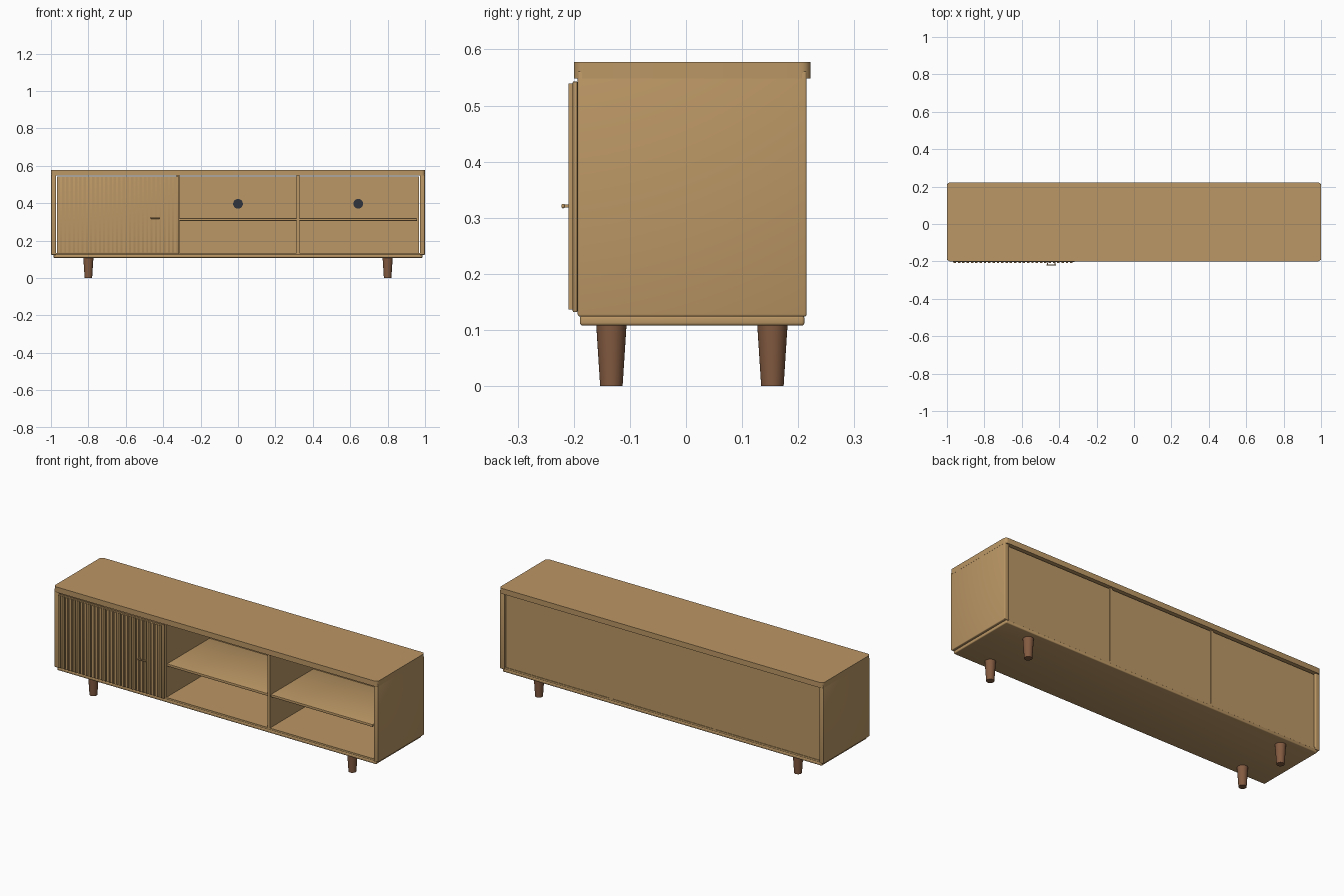
import bpy, bmesh, math
from mathutils import Matrix

if "Cube" in bpy.data.objects:
    bpy.data.objects.remove(bpy.data.objects["Cube"])


def material(name, rgb):
    m = bpy.data.materials.new(name)
    m.diffuse_color = (*rgb, 1)
    m.use_nodes = True
    m.node_tree.nodes["Principled BSDF"].inputs["Base Color"].default_value = m.diffuse_color
    return m


OAK = material("oak", (0.50, 0.31, 0.13))
WALNUT = material("walnut", (0.23, 0.105, 0.053))
DARK = material("dark_plastic", (0.03, 0.035, 0.045))


def finish(name, bm, mat, smooth=False):
    me = bpy.data.meshes.new(name)
    bmesh.ops.recalc_face_normals(bm, faces=bm.faces[:])
    bm.to_mesh(me)
    bm.free()
    me.materials.append(mat)
    ob = bpy.data.objects.new(name, me)
    bpy.context.collection.objects.link(ob)
    if smooth:
        bpy.context.view_layer.objects.active = ob
        ob.select_set(True)
        bpy.ops.object.shade_smooth_by_angle(angle=math.radians(35))
        ob.select_set(False)
    return ob


def add_box(bm, x, y, z):
    """Box from (min, max) ranges on each axis."""
    c = [(r[0] + r[1]) / 2 for r in (x, y, z)]
    s = [r[1] - r[0] for r in (x, y, z)]
    return bmesh.ops.create_cube(
        bm, size=1, matrix=Matrix.Translation(c) @ Matrix.Diagonal((*s, 1)))["verts"]


def box(name, x, y, z, bevel=0.0, segments=3, upright_only=False):
    bm = bmesh.new()
    add_box(bm, x, y, z)
    if bevel:
        edges = [e for e in bm.edges if not upright_only
                 or abs(e.verts[0].co.z - e.verts[1].co.z) > 1e-4]
        bmesh.ops.bevel(bm, geom=edges, offset=bevel, segments=segments,
                        profile=0.5, affect='EDGES')
    return finish(name, bm, OAK, bool(bevel))


def cylinder(name, loc, r1, r2, depth, mat, rot=Matrix.Identity(4), sides=32):
    bm = bmesh.new()
    bmesh.ops.create_cone(bm, cap_ends=True, segments=sides, radius1=r1, radius2=r2,
                          depth=depth, matrix=Matrix.Translation(loc) @ rot)
    return finish(name, bm, mat, True)


# Carcass: top with rounded plan corners, base, sides
box("top", (-1, 1), (-0.20, 0.222), (0.548, 0.578), 0.018, 5, True)
box("base", (-0.986, 0.986), (-0.189, 0.211), (0.108, 0.126), 0.005)
box("floor", (-0.972, 0.972), (-0.187, 0.209), (0.120, 0.135))
for s, n in ((-1, "left"), (1, "right")):
    box("side_" + n, sorted((s * 0.972, s * 0.9995)), (-0.193, 0.215), (0.124, 0.562), 0.004)
    box("divider_" + n, (s * 0.32 - 0.008, s * 0.32 + 0.008), (-0.187, 0.209), (0.133, 0.55))

# Back panels, one behind each bay
for i, n in ((-1, "left"), (0, "middle"), (1, "right")):
    x0, x1 = (i * 0.648 - 0.322, i * 0.648 + 0.322)
    box("back_panel_" + n, (x0 + 0.002, x1 - 0.002), (0.194, 0.206), (0.133, 0.543))

# Shelves of the open bays
box("shelf_middle", (-0.313, 0.313), (-0.180, 0.196), (0.306, 0.320), 0.002, 2)
box("shelf_right", (0.328, 0.957), (-0.180, 0.196), (0.306, 0.320), 0.002, 2)

# Cable grommets on the inside of the back panels
turn = Matrix.Rotation(math.pi / 2, 4, 'X')
for x, n in ((0, "middle"), (0.643, "right")):
    cylinder("cable_grommet_" + n, (x, 0.193, 0.397), 0.026, 0.026, 0.006, DARK, turn)

# Slatted door
box("door", (-0.969, -0.316), (-0.202, -0.1935), (0.132, 0.543), 0.002, 2)
bm = bmesh.new()
count, x0, x1 = 28, -0.958, -0.335
for i in range(count):
    x = x0 + (x1 - x0) * i / (count - 1)
    add_box(bm, (x - 0.0065, x + 0.0065), (-0.2095, -0.2015), (0.137, 0.539))
finish("door_slats", bm, OAK)

# Door handle: slim bar on two posts
box("handle_bar", (-0.467, -0.417), (-0.222, -0.216), (0.317, 0.325), 0.0025)
for i, x in enumerate((-0.462, -0.422)):
    box(f"handle_post_{i + 1}", (x - 0.003, x + 0.003), (-0.219, -0.205), (0.318, 0.324))

# Tapered legs
for x, nx in ((-0.8, "left"), (0.8, "right")):
    for y, ny in ((-0.133, "front"), (0.154, "back")):
        cylinder(f"leg_{ny}_{nx}", (x, y, 0.0545), 0.020, 0.027, 0.109, WALNUT)
